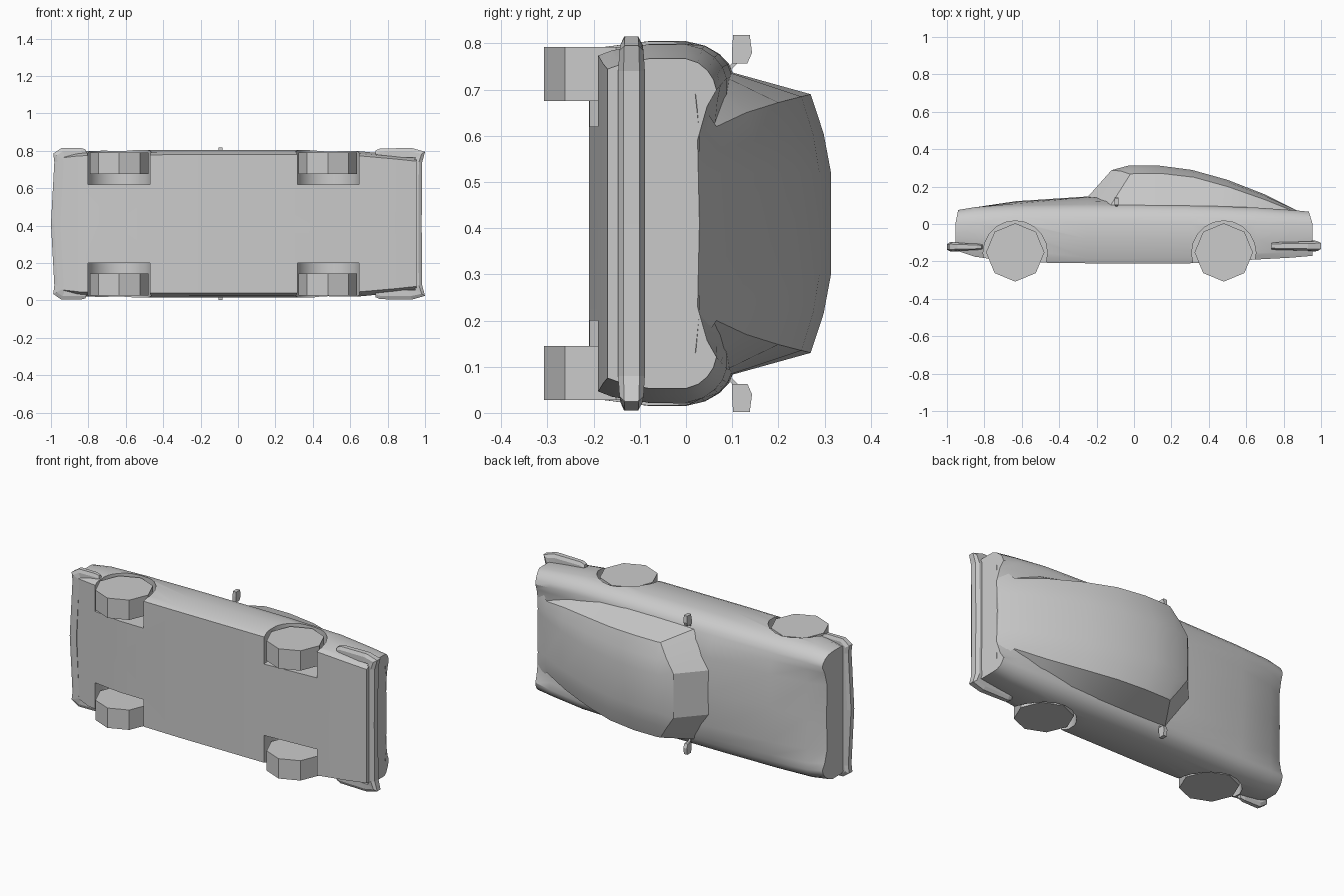
import bpy, bmesh, math

cube = bpy.data.objects.get("Cube")
if cube:
    bpy.data.objects.remove(cube, do_unlink=True)

paint = bpy.data.materials.new("plain_grey")
paint.use_nodes = True
GREY = (0.6, 0.6, 0.6, 1)
paint.diffuse_color = GREY
paint.node_tree.nodes["Principled BSDF"].inputs["Base Color"].default_value = GREY
MID = 0.41  # the car lies on its side: x length, y height, z across


def finish(name, bm, smooth=None):
    bmesh.ops.recalc_face_normals(bm, faces=bm.faces)
    mesh = bpy.data.meshes.new(name)
    bm.to_mesh(mesh)
    bm.free()
    mesh.materials.append(paint)
    ob = bpy.data.objects.new(name, mesh)
    bpy.context.collection.objects.link(ob)
    if smooth:
        shade(ob, smooth)
    return ob


def shade(ob, angle):
    bpy.ops.object.select_all(action='DESELECT')
    ob.select_set(True)
    bpy.context.view_layer.objects.active = ob
    bpy.ops.object.shade_smooth_by_angle(angle=math.radians(angle))


def loft(name, rings, closed=True, smooth=None):
    """Skin rings of (length, height, across) points."""
    bm = bmesh.new()
    rows = [[bm.verts.new((x, h, MID + w)) for x, h, w in r] for r in rings]
    n = len(rows[0])
    for a, b in zip(rows, rows[1:]):
        for i in range(n if closed else n - 1):
            j = (i + 1) % n
            bm.faces.new((a[i], a[j], b[j], b[i]))
    if closed:
        bm.faces.new(rows[0])
        bm.faces.new(rows[-1])
    bmesh.ops.remove_doubles(bm, verts=bm.verts, dist=0.0005)
    return finish(name, bm, smooth)


def both_sides(half):
    """Half section from one centre point to the other, mirrored to a ring."""
    return half + [(x, h, -w) for x, h, w in reversed(half) if w > 0]


def prism(name, x, h, w0, w1, radius, sides, turn=0.0):
    bm = bmesh.new()
    lo, hi = [[bm.verts.new((x + radius * math.cos(turn + i * math.tau / sides),
                             h + radius * math.sin(turn + i * math.tau / sides), MID + w))
               for i in range(sides)] for w in (w0, w1)]
    bm.faces.new(lo)
    bm.faces.new(hi)
    for i in range(sides):
        j = (i + 1) % sides
        bm.faces.new((lo[i], lo[j], hi[j], hi[i]))
    return finish(name, bm)


# Body shell: station = length, floor height, half width, shoulder, deck height
def body_ring(x, floor, wide, top, deck):
    k, s = wide / 0.395, top / 0.1
    pts = [(floor, 0), (floor, 0.37 * k), (floor + 0.03, 0.382 * k), (-0.08, wide), (0, wide),
           (0.04 * s, 0.385 * k), (0.07 * s, 0.367 * k), (0.09 * s, 0.345 * k),
           (top, 0.32 * k), ((top + deck) / 2, 0.28 * k), (deck, 0.2 * k), (deck + 0.004, 0)]
    lean = 0.2 if x < -0.9 else -0.3 if x > 0.9 else 0
    return both_sides([(x + lean * max(0, h), h, w) for h, w in pts])


stations = [
    (-0.955, -0.14, 0.375, 0.075, 0.04), (-0.85, -0.175, 0.388, 0.09, 0.085),
    (-0.63, -0.205, 0.393, 0.1, 0.118), (-0.25, -0.21, 0.395, 0.104, 0.143),
    (0.0, -0.21, 0.395, 0.104, 0.13), (0.3, -0.21, 0.395, 0.1, 0.1),
    (0.65, -0.19, 0.388, 0.088, 0.088), (0.84, -0.18, 0.37, 0.075, 0.06),
    (0.955, -0.17, 0.357, 0.066, 0.025)]
body = loft("body_shell", [body_ring(*s) for s in stations])

# Wheel wells and wheels
for end, x in (("front", -0.635), ("rear", 0.48)):
    for side, s in (("left", 1), ("right", -1)):
        cutter = prism("well_cutter", x, -0.155, s * 0.21, s * 0.5, 0.172, 20)
        cut = body.modifiers.new("well", 'BOOLEAN')
        cut.operation, cut.solver, cut.object = 'DIFFERENCE', 'EXACT', cutter
        bpy.context.view_layer.objects.active = body
        bpy.ops.object.modifier_apply(modifier=cut.name)
        bpy.data.objects.remove(cutter, do_unlink=True)
        prism(f"{end}_{side}_wheel", x, -0.152, s * 0.265, s * 0.382, 0.156, 8, math.pi / 2)
shade(body, 35)

# Cabin: roof rows = (x, height, across) at window edge, then at roof crown
roof = [
    ((-0.125, 0.1, 0.325), (-0.25, 0.142, 0.13)), ((-0.02, 0.266, 0.28), (-0.12, 0.288, 0.13)),
    ((0.0, 0.27, 0.28), (-0.03, 0.312, 0.11)), ((0.15, 0.27, 0.28), (0.12, 0.314, 0.11)),
    ((0.32, 0.25, 0.275), (0.31, 0.289, 0.11)), ((0.5, 0.2, 0.262), (0.5, 0.236, 0.11)),
    ((0.7, 0.13, 0.24), (0.7, 0.158, 0.11)), ((0.86, 0.066, 0.21), (0.87, 0.073, 0.11)),
    ((0.945, 0.02, 0.28), (0.947, 0.026, 0.11))]


def roof_ring(edge, crown):
    mid = tuple((a + b) / 2 for a, b in zip(edge, crown))
    mid = (mid[0], mid[1] + 0.006, mid[2])
    half = [edge, mid, crown]
    return half + [(x, h, -w) for x, h, w in reversed(half)]


loft("windshield", [roof_ring(*r) for r in roof[:2]], closed=False, smooth=20)
loft("roof_and_fastback", [roof_ring(*r) for r in roof[1:]], closed=False, smooth=40)
sill = [(-0.125, 0.09, 0.326), (-0.1, 0.09, 0.328), (0.0, 0.09, 0.33), (0.15, 0.09, 0.33),
        (0.32, 0.085, 0.33), (0.5, 0.08, 0.32), (0.7, 0.07, 0.28), (0.86, 0.05, 0.211)]
for side, s in (("left", 1), ("right", -1)):
    rows = [[(x, h, s * w) for x, h, w in (low, top[0])] for low, top in zip(sill, roof)]
    loft(f"{side}_side_window", rows, closed=False, smooth=30)


# Bumpers: path point = x, across, inward direction, half height
def bumper(name, path, height):
    path = path + [(x, -w, dx, -dw, t) for x, w, dx, dw, t in reversed(path) if w > 0]
    rings = []
    for x, w, dx, dw, t in path:
        rings.append([(x + dx * d, height + t * k, w + dw * d) for d, k in
                      ((0, 0.6), (0.018, 1), (0.05, 1), (0.05, -1), (0.018, -1), (0, -0.6))])
    loft(name, rings)


bumper("front_bumper", [
    (-0.815, 0.398, 0.2, -0.8, 0.012), (-0.84, 0.405, 0, -1, 0.017), (-0.945, 0.405, 0.4, -1, 0.02),
    (-0.988, 0.375, 1, -0.5, 0.025), (-0.982, 0.33, 1, 0, 0.025), (-1, 0, 1, 0, 0.025)], -0.122)
bumper("rear_bumper", [
    (0.735, 0.392, 0, -0.8, 0.017), (0.76, 0.403, 0, -1, 0.02), (0.93, 0.405, -0.4, -1, 0.024),
    (1, 0.385, -1, -0.6, 0.026), (0.985, 0.33, -1, 0, 0.029), (0.982, 0, -1, 0, 0.029)], -0.118)

# Door mirrors on short arms
for side, s in (("left", 1), ("right", -1)):
    loft(f"{side}_mirror_arm", [
        [(-0.094 + a, h + b, s * w) for a, b in ((-0.006, 0), (0.006, 0), (0.006, 0.012), (-0.006, 0.012))]
        for h, w in ((0.082, 0.33), (0.108, 0.355))])
    outline = [(0.1, 0.347), (0.133, 0.347), (0.143, 0.37), (0.138, 0.408), (0.102, 0.408), (0.1, 0.38)]
    loft(f"{side}_mirror", [[(x, h, s * w) for h, w in outline] for x in (-0.105, -0.083)])
